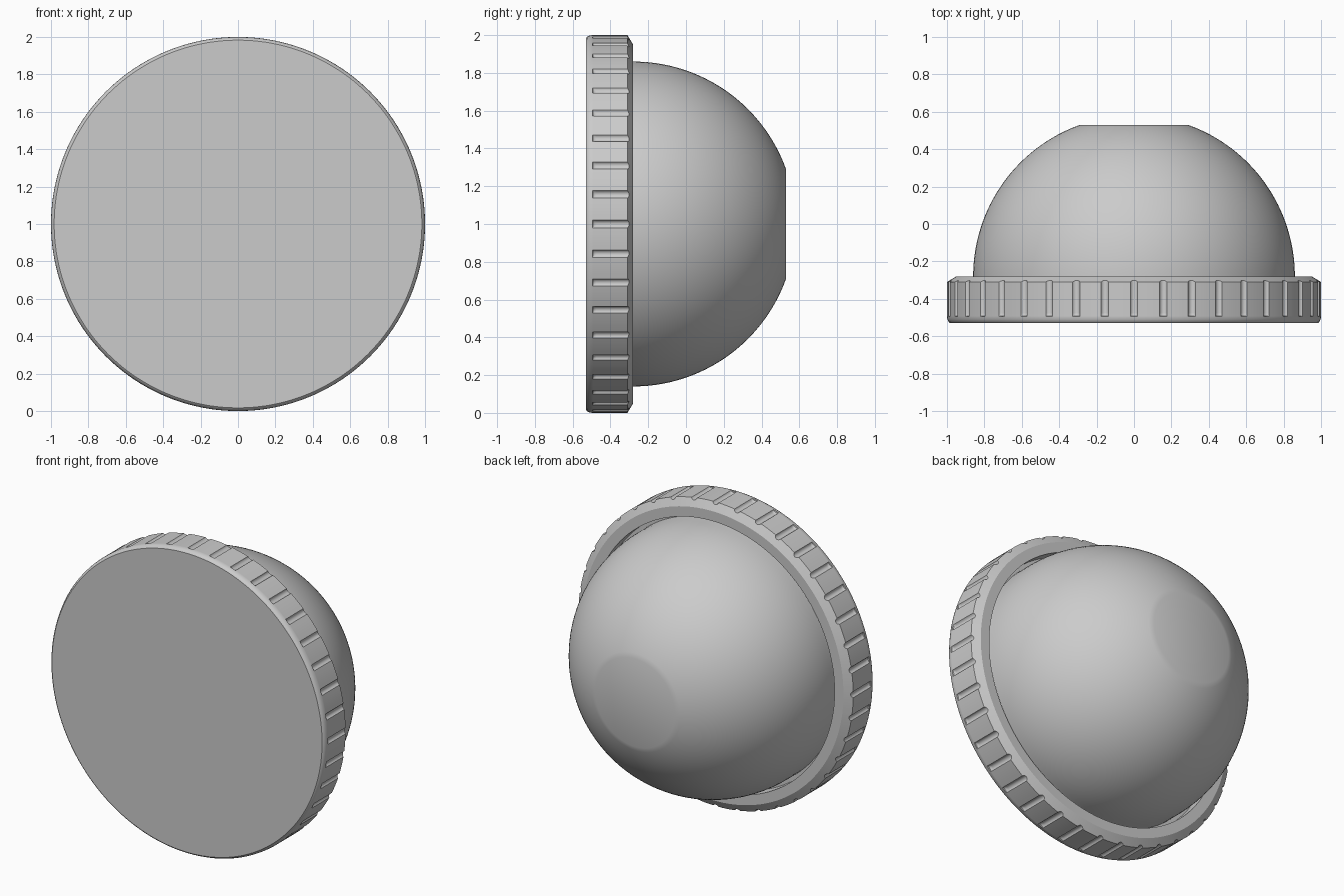
import bpy
import bmesh
from math import sin, cos, pi, asin, sqrt, radians

if "Cube" in bpy.data.objects:
    bpy.data.objects.remove(bpy.data.objects["Cube"], do_unlink=True)

grey = bpy.data.materials.new("plain grey")
grey.use_nodes = True
colour = (0.6, 0.6, 0.6, 1)
grey.diffuse_color = colour
grey.node_tree.nodes["Principled BSDF"].inputs["Base Color"].default_value = colour


def lathe(name, rows):
    """Loft closed rows of (angle, radius, y) round the y axis and cap both ends."""
    bm = bmesh.new()
    loops = [[bm.verts.new((r * sin(a), y, 1 + r * cos(a))) for a, r, y in row]
             for row in rows]
    n = len(loops[0])
    for low, high in zip(loops, loops[1:]):
        for i in range(n):
            j = (i + 1) % n
            bm.faces.new((low[i], low[j], high[j], high[i]))
    bm.faces.new(loops[0])
    bm.faces.new(loops[-1])
    bmesh.ops.recalc_face_normals(bm, faces=bm.faces)
    mesh = bpy.data.meshes.new(name)
    bm.to_mesh(mesh)
    bm.free()
    mesh.materials.append(grey)
    obj = bpy.data.objects.new(name, mesh)
    bpy.context.collection.objects.link(obj)
    bpy.ops.object.select_all(action="DESELECT")
    obj.select_set(True)
    bpy.context.view_layer.objects.active = obj
    bpy.ops.object.shade_smooth_by_angle(angle=radians(30))
    return obj


# Grip grooves: round-bottomed notches spaced evenly about the rim
GROOVES, HALF, DEPTH = 40, 0.02, 0.014
pitch = 2 * pi / GROOVES
arc_r = (HALF ** 2 + DEPTH ** 2) / (2 * DEPTH)
half_arc = asin(HALF / arc_r)
section = []
for k in range(9):
    t = half_arc * (k / 4 - 1)
    section.append((arc_r * sin(t), arc_r * cos(t) - arc_r + DEPTH))
section += [(HALF + (pitch - 2 * HALF) * k / 4, 0) for k in range(1, 4)]
samples = [(g * pitch + a, max(d, 0)) for g in range(GROOVES) for a, d in section]


def ring_row(radius, y, cut=0, slope=0):
    return [(a, radius - cut * d, y + slope * d) for a, d in samples]


# Rim: flat front, rounded front edge, grooved band, back chamfer and inner recess
lathe("grooved_rim", [
    ring_row(0.983, -0.53),
    ring_row(0.991, -0.524),
    ring_row(0.998, -0.51),
    ring_row(1.0, -0.495),
    ring_row(1.0, -0.493, 0.5),
    ring_row(1.0, -0.484, 0.9),
    ring_row(1.0, -0.475, 1),
    ring_row(1.0, -0.31, 1, 0.6),
    ring_row(0.95, -0.28),
    ring_row(0.885, -0.28),
    ring_row(0.885, -0.36),
])

# Dome: hemisphere cut flat at the back, with a short collar sunk into the rim
RADIUS, BASE, SEGMENTS, STEPS = 0.86, -0.28, 128, 32
top = asin((0.53 - BASE) / RADIUS)
profile = [(RADIUS, -0.37)]
profile += [(RADIUS * cos(top * k / STEPS), BASE + RADIUS * sin(top * k / STEPS))
            for k in range(STEPS + 1)]
lathe("dome", [[(2 * pi * i / SEGMENTS, r, y) for i in range(SEGMENTS)]
               for r, y in profile])
